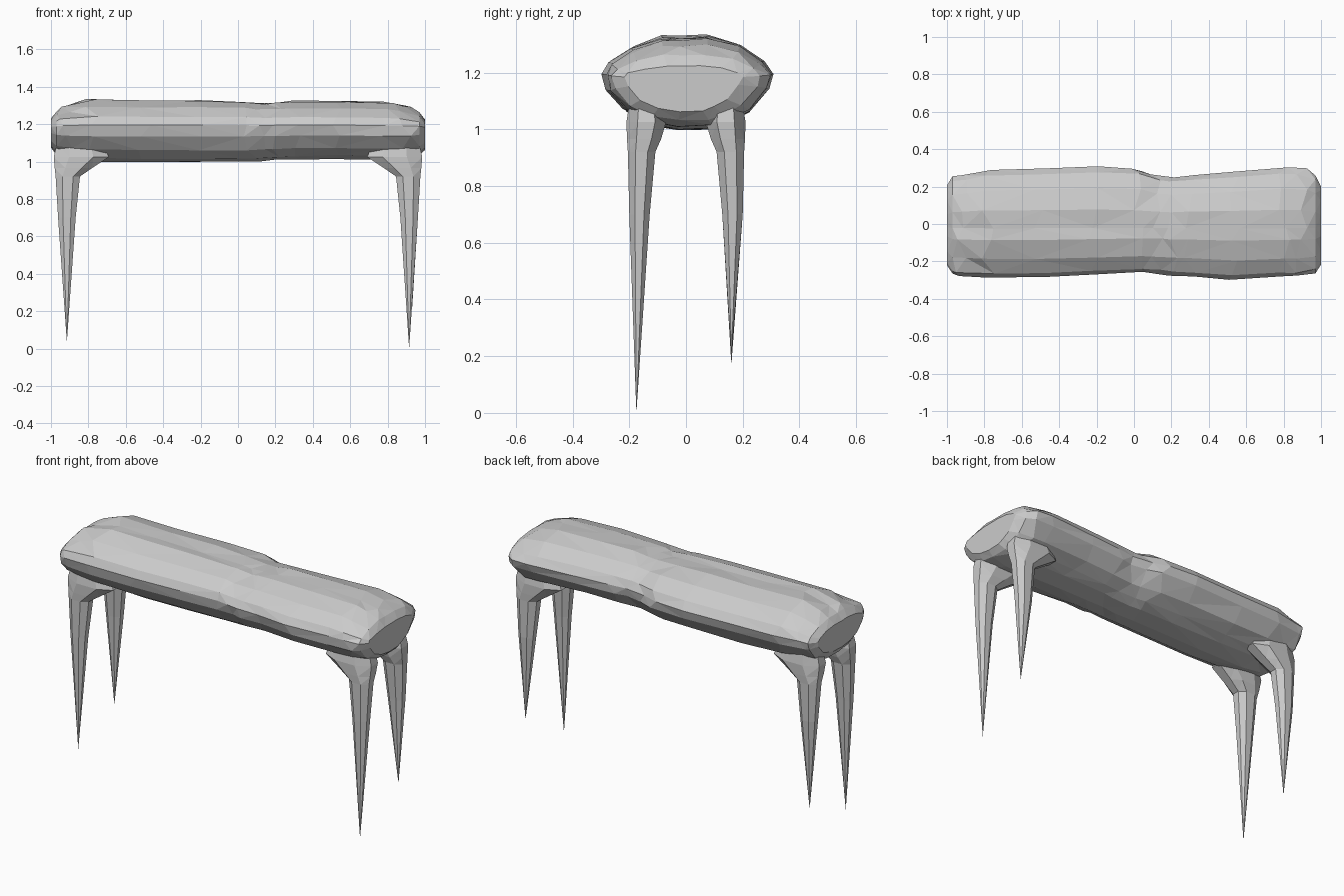
import bpy
import bmesh
import random
from mathutils import Vector

random.seed(4)
if "Cube" in bpy.data.objects:
    bpy.data.objects.remove(bpy.data.objects["Cube"], do_unlink=True)

grey = bpy.data.materials.new("plain grey")
grey.use_nodes = True
grey.diffuse_color = (0.6, 0.6, 0.6, 1)
grey.node_tree.nodes["Principled BSDF"].inputs["Base Color"].default_value = (0.6, 0.6, 0.6, 1)


def loft(name, rings, tip=None):
    """Skin a list of equal-sized rings, close the ends, leave the faces flat."""
    bm = bmesh.new()
    loops = [[bm.verts.new(p) for p in ring] for ring in rings]
    n = len(loops[0])
    for a, b in zip(loops, loops[1:]):
        for i in range(n):
            j = (i + 1) % n
            bm.faces.new((a[i], a[j], b[j], b[i]))
    bm.faces.new(loops[0])
    if tip:
        point = bm.verts.new(tip)
        for i in range(n):
            bm.faces.new((loops[-1][i], loops[-1][(i + 1) % n], point))
    else:
        bm.faces.new(loops[-1])
    bmesh.ops.recalc_face_normals(bm, faces=bm.faces)
    bmesh.ops.triangulate(bm, faces=bm.faces)
    mesh = bpy.data.meshes.new(name)
    bm.to_mesh(mesh)
    bm.free()
    mesh.materials.append(grey)
    obj = bpy.data.objects.new(name, mesh)
    bpy.context.collection.objects.link(obj)


# Cushioned body: cross-section as fractions of half width and of height
MID = 1.18
SECTION = [(1, 0.1), (0.9, 0.42), (0.62, 0.8), (0.25, 1), (-0.08, 0.96),
           (-0.3, 0.97), (-0.66, 0.74), (-0.93, 0.4), (-1, 0.1), (-0.95, -0.25),
           (-0.74, -0.65), (-0.45, -0.9), (-0.1, -1), (0.3, -0.97),
           (0.5, -0.86), (0.74, -0.65), (0.95, -0.2)]
# x, back half width, front half width, top, bottom
STATIONS = [(-1, 0.21, 0.22, 1.235, 1.07), (-0.97, 0.255, 0.27, 1.27, 1.03),
            (-0.92, 0.265, 0.28, 1.3, 1.01), (-0.78, 0.29, 0.285, 1.335, 1.0),
            (-0.5, 0.3, 0.285, 1.33, 0.995), (-0.22, 0.31, 0.27, 1.328, 0.995),
            (0.02, 0.3, 0.26, 1.325, 0.995), (0.12, 0.265, 0.265, 1.315, 1.0),
            (0.2, 0.255, 0.275, 1.318, 1.005), (0.3, 0.265, 0.28, 1.325, 1.012),
            (0.53, 0.28, 0.3, 1.325, 1.015), (0.8, 0.303, 0.285, 1.32, 1.01),
            (0.9, 0.3, 0.28, 1.3, 1.01), (0.97, 0.265, 0.265, 1.265, 1.03),
            (1, 0.2, 0.22, 1.225, 1.06)]
body = []
for x, back, front, top, bottom in STATIONS:
    inner = abs(x) < 0.95
    ring = []
    for fy, fz in SECTION:
        y = fy * (back if fy > 0 else front)
        z = MID + fz * (top - MID if fz > 0 else MID - bottom)
        shift = random.uniform(-0.035, 0.035) if inner else 0
        bump = random.uniform(-0.006, 0.002)
        ring.append(Vector((x + shift, y + bump * fy, z + bump * fz)))
    body.append(ring)
loft("bench_body", body)


def leg_ring(sx, sy, x_in, x_out, y_in, y_out, z, cut=0.28):
    """Rectangle with cut corners, mirrored to the given corner of the bench."""
    corners = [(0, cut), (cut, 0), (1 - cut, 0), (1, cut),
               (1, 1 - cut), (1 - cut, 1), (cut, 1), (0, 1 - cut)]
    return [Vector((sx * (x_in + u * (x_out - x_in)),
                    sy * (y_in + v * (y_out - y_in)), z)) for u, v in corners]


# Spiked legs flaring into the underside
for side, sx in (("right", -1), ("left", 1)):
    for end, sy in (("front", -1), ("back", 1)):
        tip_z = (0.035 if sx < 0 else 0.0) if sy < 0 else (0.17 if sx < 0 else 0.2)
        tip_x = 0.93 if (sx > 0 and sy > 0) else 0.915
        tip_y = 0.175 if sy < 0 else 0.16
        rings = [leg_ring(sx, sy, 0.72, 0.97, 0.08, 0.2, 1.09),
                 leg_ring(sx, sy, 0.69, 0.985, 0.07, 0.21, 1.025),
                 leg_ring(sx, sy, 0.78, 0.98, 0.088, 0.208, 0.965),
                 leg_ring(sx, sy, 0.845, 0.975, 0.108, 0.205, 0.92),
                 leg_ring(sx, sy, 0.868, 0.962, 0.128, 0.2, 0.7)]
        loft(f"{end}_{side}_leg", rings, Vector((sx * tip_x, sy * tip_y, tip_z)))
